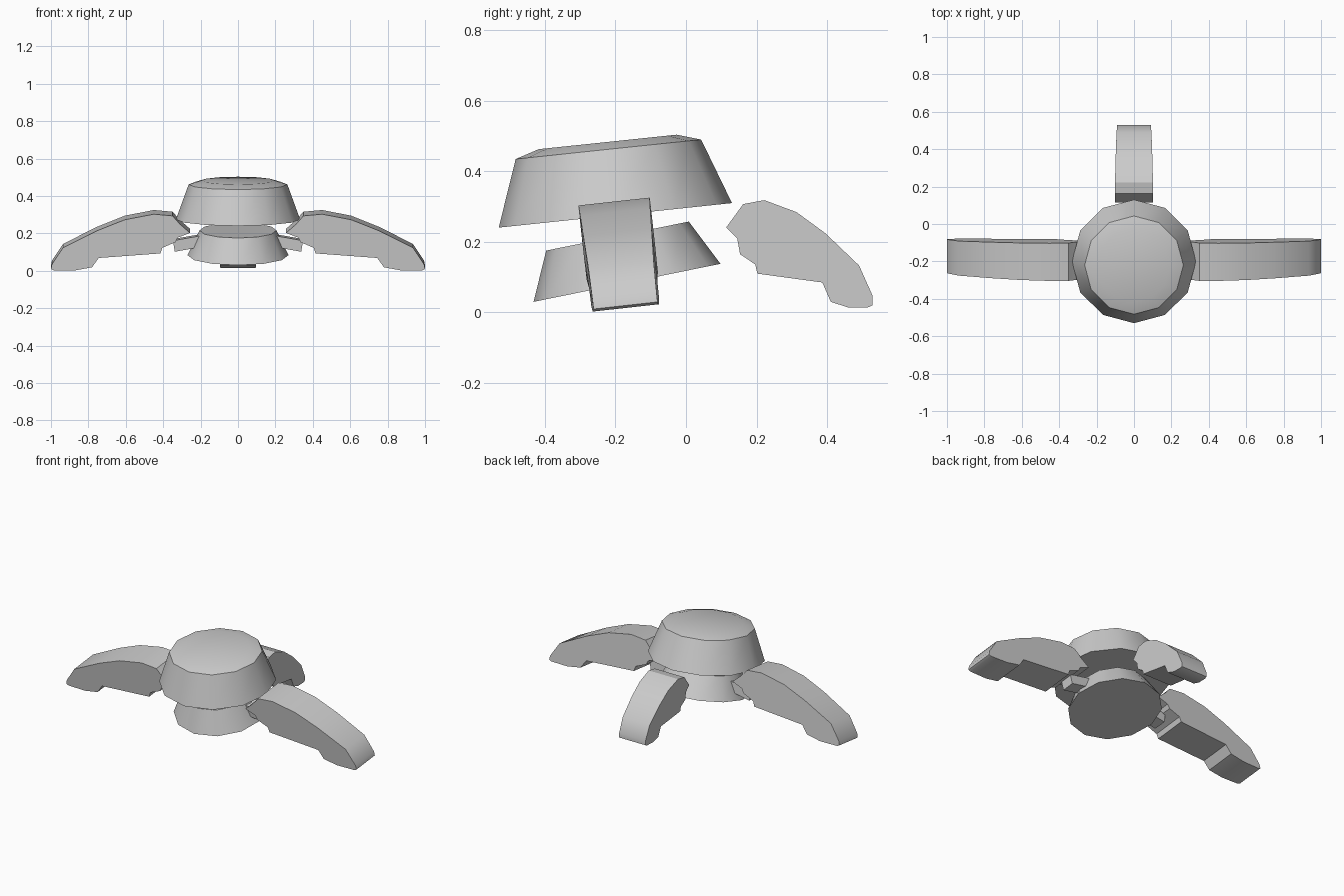
import bpy, bmesh, math
from mathutils import Matrix, Vector

if "Cube" in bpy.data.objects:
    bpy.data.objects.remove(bpy.data.objects["Cube"])

grey = bpy.data.materials.new("plain_grey")
grey.diffuse_color = (0.6, 0.6, 0.6, 1)
grey.use_nodes = True
grey.node_tree.nodes["Principled BSDF"].inputs["Base Color"].default_value = grey.diffuse_color


def finish(name, bm, matrix, angle=40):
    bmesh.ops.transform(bm, matrix=matrix, verts=bm.verts)
    bmesh.ops.recalc_face_normals(bm, faces=bm.faces)
    mesh = bpy.data.meshes.new(name)
    bm.to_mesh(mesh)
    bm.free()
    mesh.materials.append(grey)
    ob = bpy.data.objects.new(name, mesh)
    bpy.context.collection.objects.link(ob)
    bpy.ops.object.select_all(action='DESELECT')
    ob.select_set(True)
    bpy.context.view_layer.objects.active = ob
    bpy.ops.object.shade_smooth_by_angle(angle=math.radians(angle))
    return ob


def stacked_rings(name, rings, origin, tilt, sides=12):
    """Closed body from (radius, height) rings, tilted about x."""
    bm = bmesh.new()
    loops = []
    for r, h in rings:
        loops.append([bm.verts.new((r * math.cos(2 * math.pi * i / sides),
                                    r * math.sin(2 * math.pi * i / sides), h))
                      for i in range(sides)])
    for a, b in zip(loops, loops[1:]):
        for i in range(sides):
            j = (i + 1) % sides
            bm.faces.new((a[i], a[j], b[j], b[i]))
    bm.faces.new(loops[0][::-1])
    bm.faces.new(loops[-1])
    m = Matrix.Translation(origin) @ Matrix.Rotation(math.radians(tilt), 4, 'X')
    return finish(name, bm, m)


def leg(name, profile, matrix):
    """Profile (distance outward, height) extruded sideways, narrowing to the foot."""
    bm = bmesh.new()
    lo, hi = min(p[0] for p in profile), max(p[0] for p in profile)
    left, right = [], []
    for d, h in profile:
        w = 0.102 - 0.011 * ((d - lo) / (hi - lo)) ** 2
        left.append(bm.verts.new((d, -w, h)))
        right.append(bm.verts.new((d, w, h)))
    bm.faces.new(left)
    bm.faces.new(right[::-1])
    n = len(profile)
    for i in range(n):
        j = (i + 1) % n
        bm.faces.new((left[i], right[i], right[j], left[j]))
    return finish(name, bm, matrix, 30)


# Main upper body and smaller lower body
stacked_rings("upper_body", [(0.332, 0), (0.264, 0.188), (0.196, 0.209)],
              (0, -0.2, 0.275), 6)
stacked_rings("lower_body", [(0.27, 0), (0.206, 0.135)],
              (0, -0.167, 0.084), 11.5)

# Side legs and the short pegs joining them to the lower body
side_profile = [(0.257, 0.215), (0.31, 0.262), (0.35, 0.307), (0.45, 0.316),
                (0.605, 0.286), (0.75, 0.228), (0.935, 0.135), (0.995, 0.045),
                (1.0, 0.02), (0.985, 0.013), (0.87, 0.013), (0.78, 0.03),
                (0.745, 0.08), (0.415, 0.105), (0.405, 0.135), (0.335, 0.165),
                (0.322, 0.19)]
for side, sx in (("right", 1), ("left", -1)):
    base = (Matrix.Translation((0, -0.169, 0))
            @ Matrix.Rotation(math.radians(6.3), 4, 'X')
            @ Matrix.Diagonal((sx, 1, 1, 1)))
    leg(side + "_leg", side_profile, base)
    bm = bmesh.new()
    bmesh.ops.create_cube(bm, size=1)
    peg = (Matrix.Translation((sx * 0.265, -0.18, 0.15))
           @ Matrix.Rotation(math.radians(10 * sx), 4, 'Y')
           @ Matrix.Rotation(math.radians(6.3), 4, 'X')
           @ Matrix.Diagonal((0.16, 0.08, 0.06, 1)))
    finish(side + "_peg", bm, peg)

# Shorter back leg
back_profile = [(0.114, 0.241), (0.162, 0.307), (0.222, 0.318), (0.313, 0.284),
                (0.395, 0.224), (0.49, 0.133), (0.528, 0.048), (0.528, 0.02),
                (0.514, 0.014), (0.46, 0.014), (0.41, 0.03), (0.386, 0.085),
                (0.202, 0.11), (0.196, 0.136), (0.153, 0.165), (0.145, 0.21)]
leg("back_leg", back_profile, Matrix.Rotation(math.pi / 2, 4, 'Z'))
